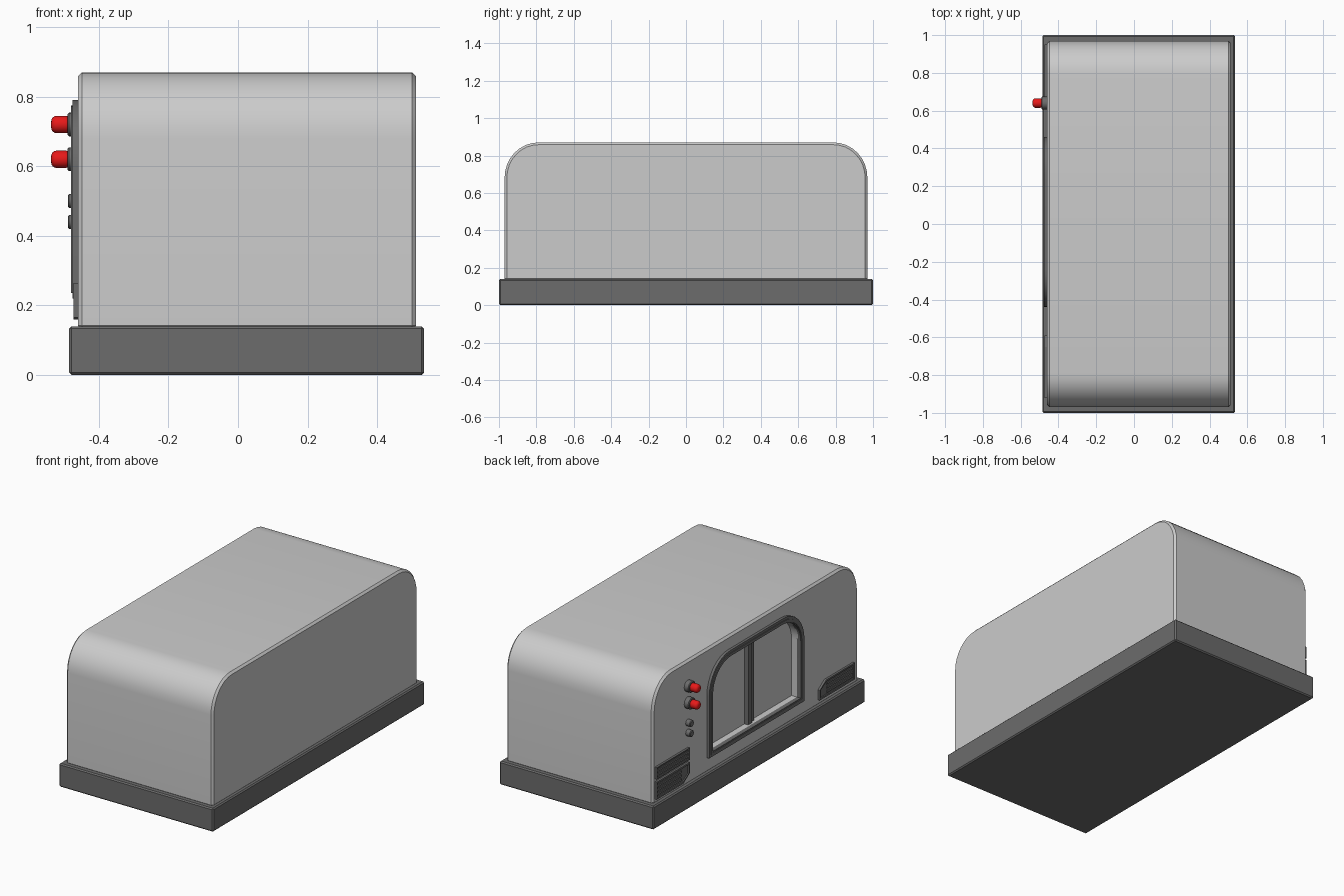
import bpy, bmesh, math
from mathutils import Matrix

if "Cube" in bpy.data.objects:
    bpy.data.objects.remove(bpy.data.objects["Cube"])


def material(name, rgb):
    m = bpy.data.materials.new(name)
    m.diffuse_color = (*rgb, 1)
    m.use_nodes = True
    m.node_tree.nodes["Principled BSDF"].inputs["Base Color"].default_value = m.diffuse_color
    return m


DARK = material("dark_grey", (0.15, 0.15, 0.15))
RED = material("signal_red", (0.8, 0.01, 0.01))


def finish(name, bm, mat=None, bevel=0, segments=1, cutter=None):
    bmesh.ops.recalc_face_normals(bm, faces=bm.faces)
    me = bpy.data.meshes.new(name)
    bm.to_mesh(me)
    bm.free()
    ob = bpy.data.objects.new(name, me)
    bpy.context.collection.objects.link(ob)
    if mat:
        me.materials.append(mat)
    if bevel:
        b = ob.modifiers.new("bevel", 'BEVEL')
        b.width, b.segments, b.limit_method = bevel, segments, 'ANGLE'
    if cutter:
        c = ob.modifiers.new("recess", 'BOOLEAN')
        c.operation, c.object, c.solver = 'DIFFERENCE', cutter, 'EXACT'
    bpy.ops.object.select_all(action='DESELECT')
    ob.select_set(True)
    bpy.context.view_layer.objects.active = ob
    bpy.ops.object.convert(target='MESH')
    bpy.ops.object.shade_smooth_by_angle(angle=math.radians(30))
    return ob


def arch(y0, y1, z0, z1, ry, rz, n=8):
    """Outline in y-z with a flat bottom and rounded upper corners."""
    pts = [(y0, z0), (y1, z0)]
    for cy, a0 in ((y1 - ry, 0), (y0 + ry, 90)):
        for i in range(n + 1):
            a = math.radians(a0 + 90 * i / n)
            pts.append((cy + ry * math.cos(a), z1 - rz + rz * math.sin(a)))
    return pts


def prism(name, pts, x0, x1, mat=None, **kw):
    bm = bmesh.new()
    f = bm.faces.new([bm.verts.new((x0, y, z)) for y, z in pts])
    r = bmesh.ops.extrude_face_region(bm, geom=[f])
    verts = [v for v in r['geom'] if isinstance(v, bmesh.types.BMVert)]
    bmesh.ops.translate(bm, verts=verts, vec=(x1 - x0, 0, 0))
    return finish(name, bm, mat, **kw)


def ring(name, outer, inner, x0, x1, mat):
    """Frame between two matching outlines."""
    bm = bmesh.new()
    loops = [[bm.verts.new((x, y, z)) for y, z in p]
             for p, x in ((outer, x0), (outer, x1), (inner, x1), (inner, x0))]
    n = len(outer)
    for k in range(4):
        a, b = loops[k], loops[(k + 1) % 4]
        for i in range(n):
            j = (i + 1) % n
            bm.faces.new((a[i], a[j], b[j], b[i]))
    return finish(name, bm, mat)


def box(name, x0, x1, y0, y1, z0, z1, mat=None, bevel=0):
    return prism(name, [(y0, z0), (y1, z0), (y1, z1), (y0, z1)], x0, x1, mat, bevel=bevel)


def knob(name, y, z, r, x0, x1, mat, bevel, segments=1):
    bm = bmesh.new()
    m = Matrix.Translation(((x0 + x1) / 2, y, z)) @ Matrix.Rotation(math.pi / 2, 4, 'Y')
    bmesh.ops.create_cone(bm, cap_ends=True, segments=24, radius1=r, radius2=r,
                          depth=x1 - x0, matrix=m)
    return finish(name, bm, mat, bevel=bevel, segments=segments)


# Base slab
box("base", -0.485, 0.535, -1, 1, 0, 0.14, DARK, 0.007)

# Rounded housing with the window recess cut into its left side
opening = arch(-0.405, 0.425, 0.25, 0.755, 0.17, 0.165)
cutter = prism("window_cutter", opening, -0.6, -0.415)
cutter.hide_render = True
prism("housing", arch(-0.97, 0.97, 0.13, 0.87, 0.18, 0.19), -0.46, 0.512,
      bevel=0.012, cutter=cutter)
bpy.data.objects.remove(cutter)

# Window frame, sill and sliding-pane bars
ring("window_frame", arch(-0.44, 0.46, 0.22, 0.79, 0.2, 0.2), opening, -0.476, -0.45, DARK)
ring("window_lip", arch(-0.425, 0.445, 0.235, 0.775, 0.185, 0.185),
     arch(-0.41, 0.43, 0.245, 0.76, 0.175, 0.17), -0.48, -0.47, DARK)
box("window_bar_a", -0.44, -0.41, 0.006, 0.04, 0.25, 0.755, DARK)
box("window_bar_b", -0.43, -0.41, -0.03, 0.004, 0.25, 0.755, DARK)

# Signal lamps and push buttons
for i, z in enumerate((0.62, 0.72)):
    knob(f"lamp_socket_{i}", 0.64, z, 0.034, -0.49, -0.45, DARK, 0.004)
    knob(f"lamp_{i}", 0.64, z, 0.025, -0.537, -0.48, RED, 0.016, 4)
for i, z in enumerate((0.44, 0.50)):
    knob(f"button_{i}", 0.64, z, 0.02, -0.489, -0.45, DARK, 0.004)

# Vent plates: plain upper one, two with a clipped corner
vents = {
    "upper_vent": [(0.64, 0.28), (0.95, 0.28), (0.95, 0.352), (0.64, 0.352)],
    "lower_vent": [(0.70, 0.16), (0.95, 0.16), (0.95, 0.265), (0.64, 0.265), (0.64, 0.20)],
    "rear_vent": [(-0.92, 0.165), (-0.59, 0.165), (-0.59, 0.225), (-0.65, 0.265), (-0.92, 0.265)],
}
for name, pts in vents.items():
    cy = sum(p[0] for p in pts) / len(pts)
    cz = sum(p[1] for p in pts) / len(pts)
    inner = [(cy + (y - cy) * 0.93, cz + (z - cz) * 0.8) for y, z in pts]
    prism(name, pts, -0.466, -0.45, DARK)
    ring(name + "_rim", pts, inner, -0.473, -0.46, DARK)

# Louvre slats
for vent, y0, y1, zs in (("upper", 0.65, 0.94, (0.304, 0.328)),
                         ("lower", 0.71, 0.94, (0.188, 0.212, 0.236)),
                         ("rear", -0.91, -0.66, (0.19, 0.215, 0.24))):
    for i, z in enumerate(zs):
        box(f"{vent}_slat_{i}", -0.471, -0.46, y0, y1, z - 0.006, z + 0.006, DARK)
